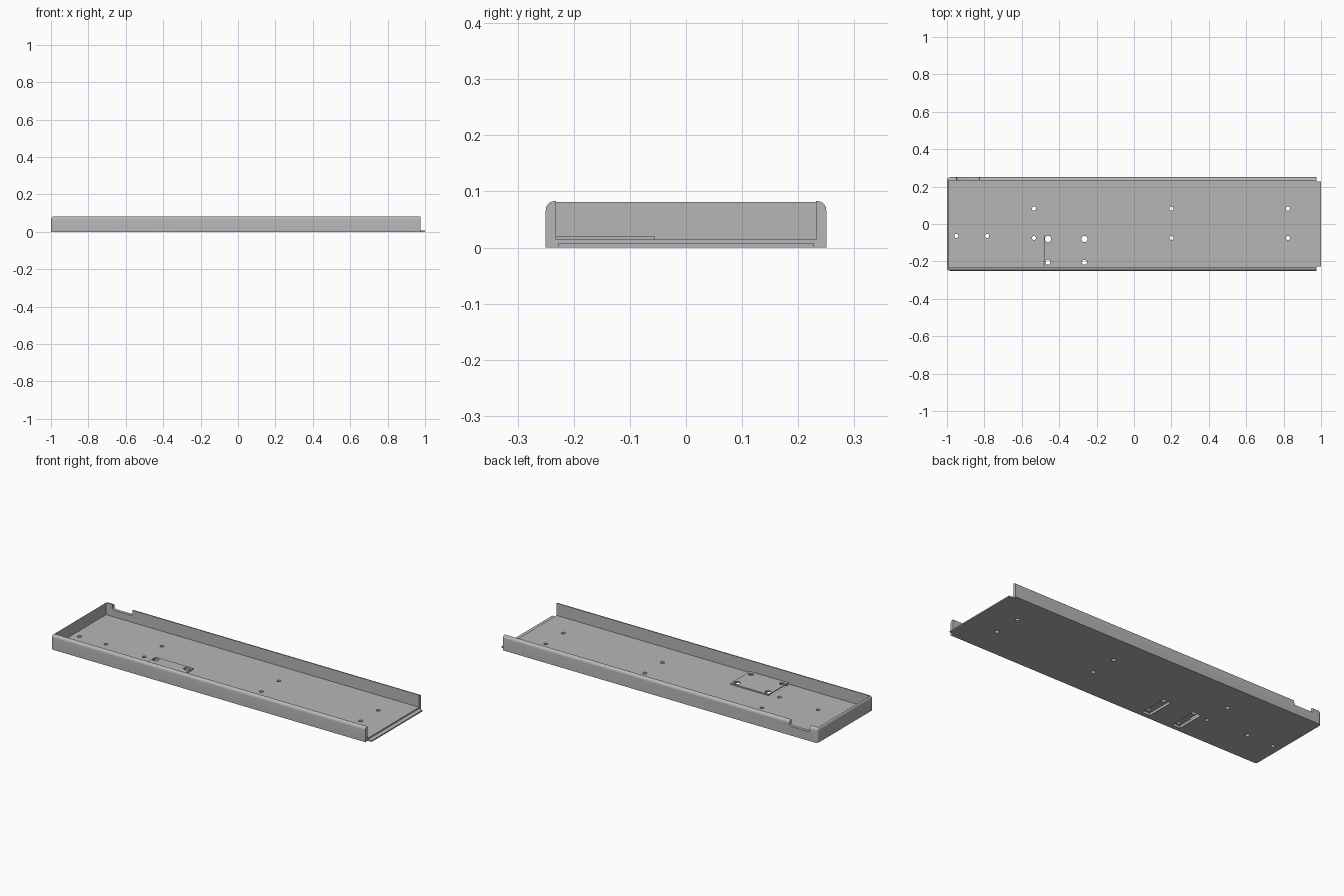
import bpy, bmesh, math
from mathutils import Matrix, Vector

if "Cube" in bpy.data.objects:
    bpy.data.objects.remove(bpy.data.objects["Cube"])

steel = bpy.data.materials.new("grey_steel")
steel.diffuse_color = (0.47, 0.47, 0.47, 1)
steel.use_nodes = True
steel.node_tree.nodes["Principled BSDF"].inputs["Base Color"].default_value = steel.diffuse_color


def finish(name, bm):
    bmesh.ops.recalc_face_normals(bm, faces=bm.faces)
    me = bpy.data.meshes.new(name)
    bm.to_mesh(me)
    bm.free()
    me.materials.append(steel)
    ob = bpy.data.objects.new(name, me)
    bpy.context.collection.objects.link(ob)
    return ob


def add_box(bm, x, y, z):
    size = Vector((x[1] - x[0], y[1] - y[0], z[1] - z[0]))
    mid = Vector((sum(x) / 2, sum(y) / 2, sum(z) / 2))
    bmesh.ops.create_cube(bm, size=1, matrix=Matrix.Translation(mid) @ Matrix.Diagonal((*size, 1)))


def box(name, x, y, z, round_rule=None, radius=0.0):
    """Box whose edges matching round_rule(midpoint, direction) are rounded."""
    bm = bmesh.new()
    add_box(bm, x, y, z)
    if round_rule:
        edges = [e for e in bm.edges
                 if round_rule((e.verts[0].co + e.verts[1].co) / 2,
                               (e.verts[0].co - e.verts[1].co).normalized())]
        bmesh.ops.bevel(bm, geom=edges, offset=radius, segments=6, profile=0.5, affect='EDGES')
    return finish(name, bm)


def holes(name, spots):
    """Cylinder cutters at (x, y, radius)."""
    bm = bmesh.new()
    for x, y, r in spots:
        bmesh.ops.create_cone(bm, cap_ends=True, segments=24, radius1=r, radius2=r,
                              depth=0.2, matrix=Matrix.Translation((x, y, 0)))
    return finish(name, bm)


def cut(target, cutter):
    mod = target.modifiers.new("cut", 'BOOLEAN')
    mod.operation = 'DIFFERENCE'
    mod.solver = 'EXACT'
    mod.object = cutter
    bpy.context.view_layer.objects.active = target
    bpy.ops.object.modifier_apply(modifier=mod.name)
    bpy.data.objects.remove(cutter)


# Tray: block with rounded outer rims and left corners, then hollowed out
tray = box("tray", (-1, 0.975), (-0.25, 0.25), (0, 0.083),
           lambda m, d: (m.z > 0.08 and m.x < 0.9) or (abs(d.z) > 0.9 and m.x < -0.9), 0.016)
cut(tray, box("cavity", (-0.991, 1.2), (-0.232, 0.232), (0.014, 0.2)))

# Notch in the back wall near the closed end
cut(tray, box("notch", (-0.95, -0.825), (0.215, 0.3), (0.052, 0.15),
              lambda m, d: abs(d.y) > 0.9 and m.z < 0.06, 0.012))

# Floor fixing holes
spots = [(-0.95, -0.063, 0.011), (-0.785, -0.063, 0.011)]
spots += [(x, y, 0.011) for x in (-0.535, 0.2, 0.823) for y in (-0.075, 0.082)]
cut(tray, holes("floor_holes", spots))

# Slots under the mounting plate
for x in (-0.46, -0.265):
    cut(tray, box("slot", (x - 0.025, x + 0.025), (-0.225, -0.062), (-0.1, 0.1)))

# Thin tongue at the open end
tongue = box("end_tongue", (0.975, 1.0), (-0.228, 0.228), (0, 0.007))

# Raised mounting plate with four holes
plate = box("mounting_plate", (-0.48, -0.24), (-0.232, -0.056), (0.014, 0.021))
cut(plate, holes("plate_holes", [(x, y, r) for x in (-0.46, -0.265)
                                 for y, r in ((-0.08, 0.017), (-0.205, 0.013))]))

for ob in (tray, plate):
    bpy.ops.object.select_all(action='DESELECT')
    ob.select_set(True)
    bpy.context.view_layer.objects.active = ob
    bpy.ops.object.shade_smooth_by_angle(angle=math.radians(30))
